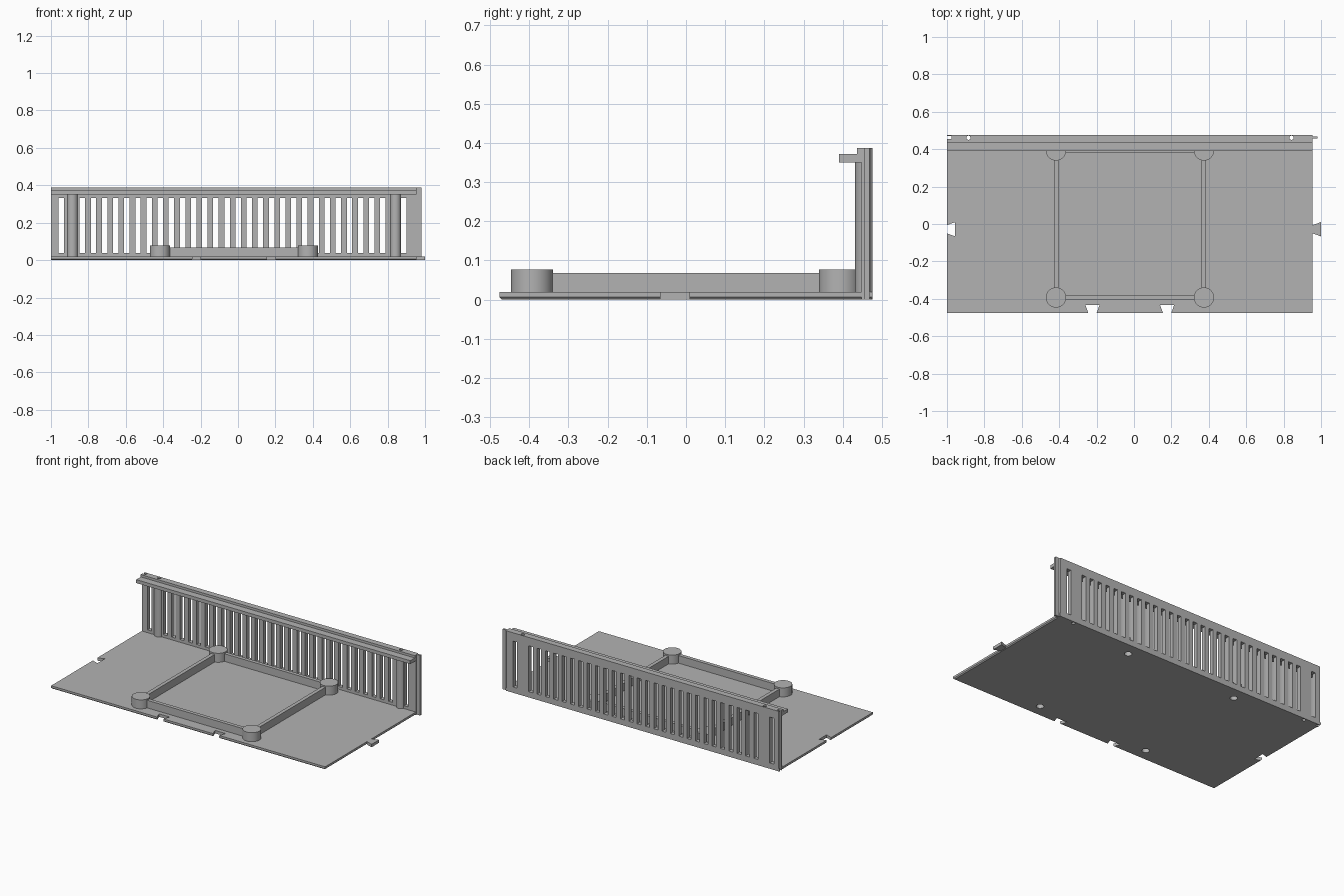
import bpy, bmesh, math

cube = bpy.data.objects.get("Cube")
if cube:
    bpy.data.objects.remove(cube, do_unlink=True)

grey = bpy.data.materials.new("plain_grey")
grey.use_nodes = True
colour = (0.45, 0.45, 0.45, 1)
grey.diffuse_color = colour
grey.node_tree.nodes["Principled BSDF"].inputs["Base Color"].default_value = colour

RIGHT, BACK, TOP, FLOOR = 0.955, 0.476, 0.387, 0.019


def prism(bm, points, z0, z1):
    """Extrude a plan outline from z0 to z1."""
    face = bm.faces.new([bm.verts.new((x, y, z0)) for x, y in points])
    ext = bmesh.ops.extrude_face_region(bm, geom=[face])
    verts = [g for g in ext["geom"] if isinstance(g, bmesh.types.BMVert)]
    bmesh.ops.translate(bm, verts=verts, vec=(0, 0, z1 - z0))


def box(x0, x1, y0, y1):
    return [(x0, y0), (x1, y0), (x1, y1), (x0, y1)]


def circle(cx, cy, r, n=32, sweep=2 * math.pi, start=0.0):
    return [(cx + r * math.cos(start + sweep * i / n),
             cy + r * math.sin(start + sweep * i / n)) for i in range(n)]


def dovetail(x, y, dx, dy):
    """Trapezoid that widens from (x, y) in direction dx, dy."""
    depth, near, far = 0.044, 0.022, 0.038
    ex, ey = x + dx * depth, y + dy * depth
    return [(x - dy * near, y + dx * near), (x + dy * near, y - dx * near),
            (ex + dy * far, ey - dx * far), (ex - dy * far, ey + dx * far)]


def build(name, parts, chamfer=None):
    bm = bmesh.new()
    for points, z0, z1 in parts:
        prism(bm, points, z0, z1)
    bmesh.ops.recalc_face_normals(bm, faces=bm.faces)
    if chamfer:
        edges = [e for e in bm.edges if chamfer((e.verts[0].co + e.verts[1].co) / 2)]
        bmesh.ops.bevel(bm, geom=edges, offset=0.006, segments=1, affect='EDGES')
    mesh = bpy.data.meshes.new(name)
    bm.to_mesh(mesh)
    bm.free()
    mesh.materials.append(grey)
    obj = bpy.data.objects.new(name, mesh)
    bpy.context.collection.objects.link(obj)
    return obj


def cut(obj, parts):
    """Subtract prisms from an object and bake the result."""
    cutter = build("cutter", parts)
    cutter.hide_render = True
    mod = obj.modifiers.new("cut", 'BOOLEAN')
    mod.operation, mod.solver, mod.object = 'DIFFERENCE', 'EXACT', cutter
    baked = bpy.data.meshes.new_from_object(
        obj.evaluated_get(bpy.context.evaluated_depsgraph_get()))
    obj.modifiers.clear()
    obj.data = baked
    bpy.data.objects.remove(cutter, do_unlink=True)


def smooth(obj):
    bpy.ops.object.select_all(action='DESELECT')
    obj.select_set(True)
    bpy.context.view_layer.objects.active = obj
    bpy.ops.object.shade_smooth_by_angle(angle=math.radians(30))


# Shared cuts: end groove, screw holes
groove = (box(-1.1, -0.977, 0.455, 0.470), -0.1, 0.5)
column_x = (-0.885, 0.842)
column_y = 0.461
screw_holes = [(circle(x, column_y, 0.011), -0.1, 0.5) for x in column_x]
post_x, post_y = (-0.417, 0.374), (-0.393, 0.393)
post_holes = [(circle(x, y, 0.022), -0.1, 0.05) for x in post_x for y in post_y]

# Base plate with dovetail sockets
base = build("base_plate", [(box(-1, RIGHT, -BACK, BACK), 0, FLOOR)],
             lambda c: c.z < 0.001 and c.y < 0.4)
sockets = [(dovetail(x, -BACK - 0.0005, 0, 1), -0.1, 0.1) for x in (-0.222, 0.177)]
sockets.append((dovetail(-1.0005, -0.028, 1, 0), -0.1, 0.1))
cut(base, sockets + [groove] + screw_holes + post_holes)

# Dovetail tab on the side
build("side_tab", [(dovetail(RIGHT, -0.028, 1, 0), 0, FLOOR)])

# Slotted back wall
wall = build("back_wall", [(box(-1, RIGHT, 0.448, BACK), 0, TOP)],
             lambda c: c.y > 0.47 and abs(c.x) > 0.9 and 0.1 < c.z < 0.3)
slot_x = [-0.945, 0.886] + [-0.832 + 0.0595 * i for i in range(28)]
slots = [(box(x - 0.0145, x + 0.0145, 0.4, 0.5), 0.037, 0.333) for x in slot_x]
cut(wall, slots + [groove] + screw_holes)
build("wall_tongue", [(box(RIGHT - 0.01, 0.98, 0.456, 0.469), 0, TOP)])

# Stepped rail along the top of the wall
rail = build("top_rail", [(box(-1, RIGHT, 0.437, 0.449), 0.35, TOP)])
cut(rail, [groove] + screw_holes)
build("top_lip", [(box(-1, RIGHT, 0.391, 0.438), 0.35, 0.372)])

# Half-round screw columns in front of the wall
for side, x in zip(("right", "left"), column_x):
    arc = circle(x, column_y, 0.029, 24, math.pi, math.pi) + [(x + 0.029, column_y)]
    back = [(x + 0.029, BACK - 0.001), (x - 0.029, BACK - 0.001)]
    column = build(side + "_screw_column", [(arc + back, 0.005, 0.36)])
    cut(column, screw_holes)
    smooth(column)

# Raised frame with round corner posts
x0, x1 = post_x
y0, y1 = post_y
h = 0.012
for name, outline in (("front", box(x0, x1, y0 - h, y0 + h)),
                      ("rear", box(x0, x1, y1 - h, y1 + h)),
                      ("right", box(x0 - h, x0 + h, y0, y1)),
                      ("left", box(x1 - h, x1 + h, y0, y1))):
    bar = build(name + "_frame_bar", [(outline, FLOOR - 0.002, 0.068)])
    cut(bar, post_holes)
for x, side in zip(post_x, ("right", "left")):
    for y, end in zip(post_y, ("front", "rear")):
        post = build(f"{end}_{side}_post", [(circle(x, y, 0.054, 48), FLOOR - 0.002, 0.077)])
        cut(post, post_holes)
        smooth(post)
